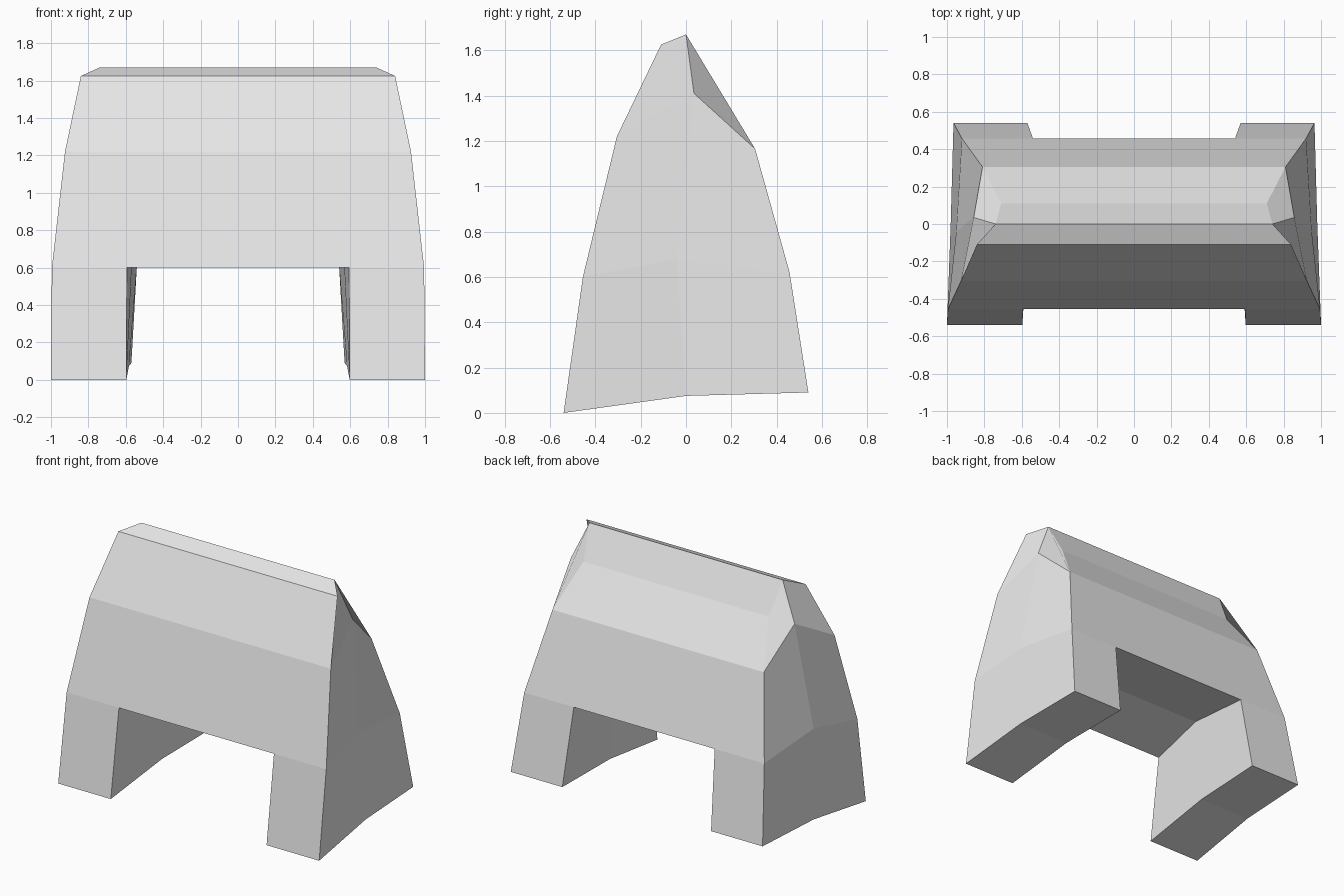
import bpy
import bmesh

if "Cube" in bpy.data.objects:
    bpy.data.objects.remove(bpy.data.objects["Cube"])

grey = bpy.data.materials.new("light_grey")
grey.diffuse_color = (0.8, 0.8, 0.8, 1.0)
grey.use_nodes = True
grey.node_tree.nodes["Principled BSDF"].inputs["Base Color"].default_value = grey.diffuse_color

# Outer corner points of one half (x, y, z): front, middle and back columns
front = [(1.0, -0.54, 0.0), (0.995, -0.455, 0.6), (0.925, -0.305, 1.22), (0.84, -0.11, 1.625)]
middle = [(0.98, 0.0, 0.075), (0.95, -0.04, 0.68), (0.857, 0.035, 1.41)]
back = [(0.965, 0.54, 0.09), (0.92, 0.457, 0.62), (0.81, 0.305, 1.165), (0.71, 0.11, 1.45)]
ridge = (0.74, 0.0, 1.67)
# Inner x of the leg at its foot and at the arch, per column
inner_x = [(0.597, 0.594), (0.583, 0.565), (0.57, 0.54)]

bm = bmesh.new()
cache = {}


def vert(p):
    key = tuple(round(c, 4) for c in p)
    if key not in cache:
        cache[key] = bm.verts.new(key)
    return cache[key]


def face(*points):
    bm.faces.new([vert(p) for p in points])


def mid(p):
    return (0.0, p[1], p[2])


cols = [front, middle, back]
inner = [[(x, c[i][1], c[i][2]) for i, x in enumerate(xs)] for c, xs in zip(cols, inner_x)]

# Leg: sole, outer wall, inner wall and arch ceiling
for a, b, ia, ib in zip(cols, cols[1:], inner, inner[1:]):
    face(a[0], ia[0], ib[0], b[0])
    face(a[0], b[0], b[1], a[1])
    face(a[1], b[1], b[2], a[2])
    face(ia[0], ia[1], ib[1], ib[0])
    face(ia[1], mid(ia[1]), mid(ib[1]), ib[1])

# Front and back leg faces, and the bands above the arch
for c, i in ((front, inner[0]), (back, inner[2])):
    face(c[0], c[1], i[1], i[0])
    face(c[1], c[2], mid(c[2]), mid(c[1]), i[1])
    face(c[2], c[3], mid(c[3]), mid(c[2]))
    face(c[3], ridge, mid(ridge), mid(c[3]))
    # Upper shoulder facets
    face(c[2], middle[2], ridge, c[3])

# Mirror the half and close it
geom = bmesh.ops.duplicate(bm, geom=bm.verts[:] + bm.edges[:] + bm.faces[:])["geom"]
for v in geom:
    if isinstance(v, bmesh.types.BMVert):
        v.co.x = -v.co.x
bmesh.ops.remove_doubles(bm, verts=bm.verts[:], dist=0.0005)
bmesh.ops.recalc_face_normals(bm, faces=bm.faces[:])

mesh = bpy.data.meshes.new("arched_block")
bm.to_mesh(mesh)
bm.free()
mesh.materials.append(grey)
obj = bpy.data.objects.new("arched_block", mesh)
bpy.context.collection.objects.link(obj)
